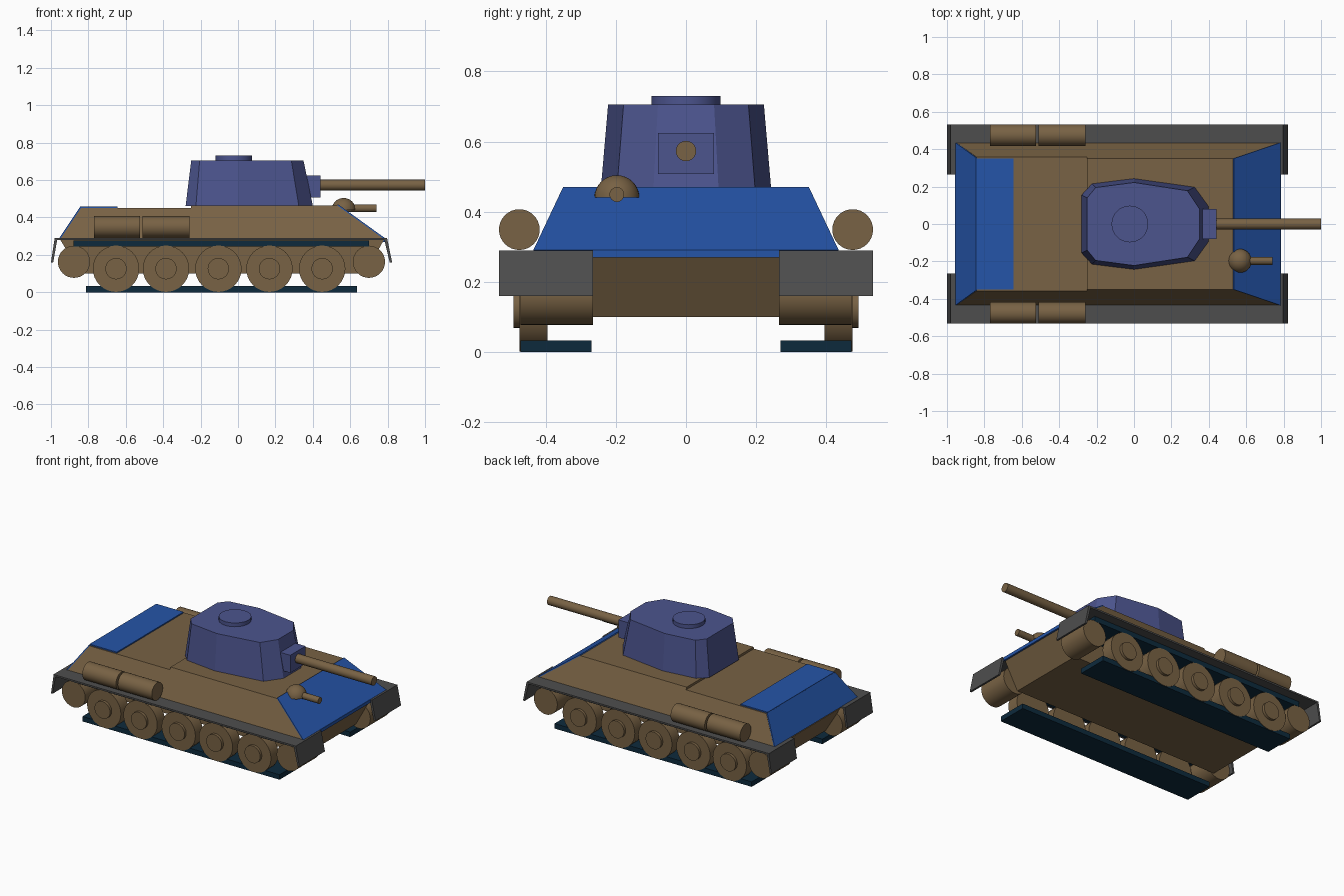
import bpy, bmesh, math
from mathutils import Vector

if "Cube" in bpy.data.objects:
    bpy.data.objects.remove(bpy.data.objects["Cube"])


def material(name, r, g, b):
    m = bpy.data.materials.new(name)
    m.diffuse_color = (r, g, b, 1)
    m.use_nodes = True
    m.node_tree.nodes["Principled BSDF"].inputs["Base Color"].default_value = m.diffuse_color
    return m


BROWN = material("earth_brown", 0.188, 0.122, 0.058)
BLUE = material("panel_blue", 0.018, 0.089, 0.392)
VIOLET = material("turret_violet", 0.072, 0.089, 0.270)
NAVY = material("track_navy", 0.004, 0.023, 0.046)
GREY = material("fender_grey", 0.076, 0.076, 0.076)


def finish(name, bm, mat, smooth=False):
    bmesh.ops.recalc_face_normals(bm, faces=bm.faces)
    me = bpy.data.meshes.new(name)
    bm.to_mesh(me)
    bm.free()
    me.materials.append(mat)
    ob = bpy.data.objects.new(name, me)
    bpy.context.collection.objects.link(ob)
    if smooth:
        bpy.ops.object.select_all(action='DESELECT')
        ob.select_set(True)
        bpy.context.view_layer.objects.active = ob
        bpy.ops.object.shade_smooth_by_angle(angle=math.radians(35))
    return ob


def loft(name, ring_a, ring_b, mat):
    """Solid between two matching rings of points."""
    bm = bmesh.new()
    a = [bm.verts.new(p) for p in ring_a]
    b = [bm.verts.new(p) for p in ring_b]
    n = len(a)
    bm.faces.new(a)
    bm.faces.new(b)
    for i in range(n):
        j = (i + 1) % n
        bm.faces.new((a[i], a[j], b[j], b[i]))
    return finish(name, bm, mat)


def rect(x0, x1, y0, y1, z):
    return [(x0, y0, z), (x1, y0, z), (x1, y1, z), (x0, y1, z)]


def box(name, x0, x1, y0, y1, z0, z1, mat):
    return loft(name, rect(x0, x1, y0, y1, z0), rect(x0, x1, y0, y1, z1), mat)


def prism(name, profile, y0, y1, mat):
    """Side profile (x, z) pulled across y."""
    return loft(name, [(x, y0, z) for x, z in profile],
                [(x, y1, z) for x, z in profile], mat)


def plate(name, quad, mat, t=0.007):
    """Thin sheet laid on a face, thickened outward along its normal."""
    q = [Vector(p) for p in quad]
    n = (q[1] - q[0]).cross(q[2] - q[0]).normalized()
    n = n if n.z > 0 else -n
    return loft(name, q, [p + n * t for p in q], mat)


def cylinder(name, start, end, r, mat, seg=32):
    s, e = Vector(start), Vector(end)
    d = e - s
    bm = bmesh.new()
    bmesh.ops.create_cone(bm, cap_ends=True, segments=seg, radius1=r, radius2=r, depth=d.length)
    bm.transform(d.to_track_quat('Z', 'Y').to_matrix().to_4x4())
    bmesh.ops.translate(bm, vec=(s + e) / 2, verts=bm.verts)
    return finish(name, bm, mat, True)


# Hull: tub, sloped superstructure and raised fighting deck
prism("lower_hull", [(-0.95, 0.28), (-0.84, 0.10), (0.68, 0.10), (0.78, 0.28)], -0.265, 0.265, BROWN)
loft("upper_hull", rect(-0.95, 0.78, -0.435, 0.435, 0.285),
     rect(-0.84, 0.555, -0.357, 0.357, 0.45), BROWN)
loft("raised_deck", rect(-0.25, 0.555, -0.357, 0.357, 0.45),
     rect(-0.25, 0.53, -0.35, 0.35, 0.465), BROWN)

# Blue armour plates
plate("front_plate", [(0.78, -0.435, 0.285), (0.78, 0.435, 0.285),
                      (0.53, 0.35, 0.465), (0.53, -0.35, 0.465)], BLUE)
box("front_plate_lip", 0.77, 0.786, -0.265, 0.265, 0.27, 0.291, BLUE)
plate("rear_plate", [(-0.95, -0.435, 0.285), (-0.95, 0.435, 0.285),
                     (-0.84, 0.355, 0.45), (-0.84, -0.355, 0.45)], BLUE)
box("rear_deck_plate", -0.845, -0.645, -0.35, 0.35, 0.449, 0.458, BLUE)

# Turret: faceted ten-sided shell
half_low = [(-0.28, 0.155), (-0.225, 0.215), (0, 0.243), (0.325, 0.197), (0.40, 0.093)]
half_top = [(-0.25, 0.14), (-0.205, 0.195), (0, 0.222), (0.285, 0.178), (0.35, 0.08)]


def mirrored(half, z):
    return [(x, y, z) for x, y in half] + [(x, -y, z) for x, y in reversed(half)]


loft("turret", mirrored(half_low, 0.462), mirrored(half_top, 0.705), VIOLET)
cylinder("turret_hatch", (-0.022, 0, 0.70), (-0.022, 0, 0.73), 0.098, VIOLET)
box("mantlet", 0.34, 0.44, -0.08, 0.08, 0.507, 0.624, VIOLET)
cylinder("main_gun", (0.43, 0, 0.573), (1.0, 0, 0.573), 0.029, BROWN)

# Hull gun: half dome with a short barrel
bm = bmesh.new()
bmesh.ops.create_uvsphere(bm, u_segments=32, v_segments=16, radius=0.064)
bmesh.ops.bisect_plane(bm, geom=bm.verts[:] + bm.edges[:] + bm.faces[:], plane_co=(0, 0, 0),
                       plane_no=(0, 0, -1), clear_outer=True)
bmesh.ops.holes_fill(bm, edges=[e for e in bm.edges if e.is_boundary], sides=0)
bmesh.ops.translate(bm, vec=(0.565, -0.197, 0.44), verts=bm.verts)
finish("hull_gun_dome", bm, BROWN, True)
cylinder("hull_gun_barrel", (0.57, -0.197, 0.449), (0.74, -0.197, 0.449), 0.021, BROWN)

# Running gear, fenders and drums on both sides
for s, side in ((-1, "right"), (1, "left")):
    box(f"fender_{side}", -0.982, 0.79, s * 0.265, s * 0.533, 0.279, 0.29, GREY)
    prism(f"front_flap_{side}", [(0.78, 0.29), (0.797, 0.29), (0.824, 0.16), (0.811, 0.16)],
          s * 0.265, s * 0.533, GREY)
    prism(f"rear_flap_{side}", [(-0.965, 0.29), (-0.98, 0.29), (-1.0, 0.16), (-0.988, 0.16)],
          s * 0.265, s * 0.533, GREY)
    box(f"upper_track_{side}", -0.88, 0.70, s * 0.27, s * 0.473, 0.244, 0.278, NAVY)
    box(f"lower_track_{side}", -0.812, 0.635, s * 0.27, s * 0.471, 0, 0.033, NAVY)
    for i, x in enumerate((-0.652, -0.385, -0.105, 0.168, 0.45)):
        cylinder(f"road_wheel_{side}_{i}", (x, s * 0.395, 0.126), (x, s * 0.474, 0.126), 0.124, BROWN)
        cylinder(f"wheel_hub_{side}_{i}", (x, s * 0.46, 0.126), (x, s * 0.492, 0.126), 0.057, BROWN)
    for x, part in ((-0.877, "rear_idler"), (0.70, "front_idler")):
        cylinder(f"{part}_{side}", (x, s * 0.265, 0.163), (x, s * 0.472, 0.163), 0.086, BROWN)
    for i, (x0, x1) in enumerate(((-0.77, -0.523), (-0.51, -0.26))):
        cylinder(f"fuel_drum_{side}_{i}", (x0, s * 0.475, 0.349), (x1, s * 0.475, 0.349), 0.058, BROWN)
